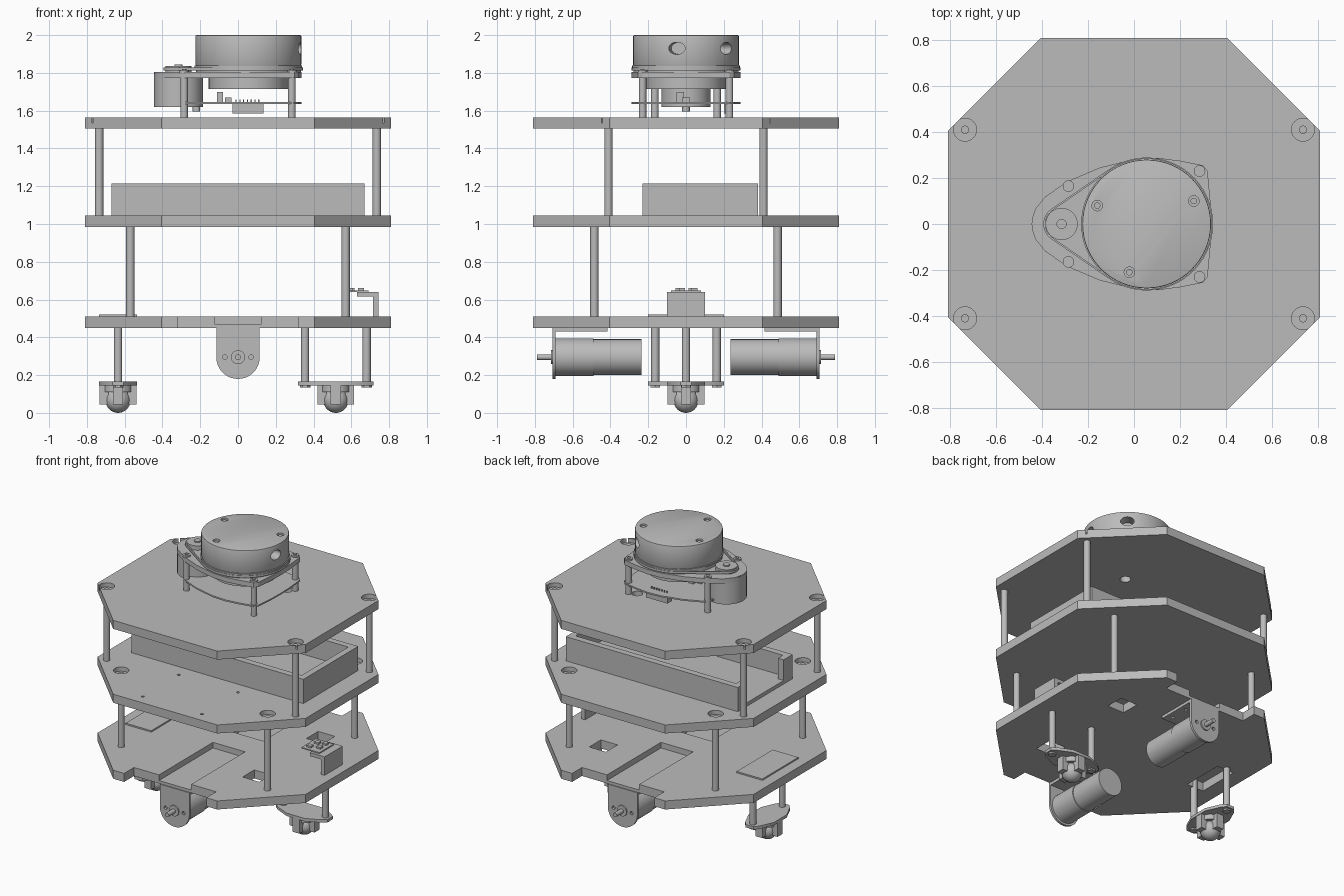
import bpy, bmesh, math
from mathutils import Matrix, Vector

if "Cube" in bpy.data.objects:
    bpy.data.objects.remove(bpy.data.objects["Cube"], do_unlink=True)

grey = bpy.data.materials.new("plain_grey")
grey.use_nodes = True
COLOUR = (0.5, 0.5, 0.5, 1)
grey.diffuse_color = COLOUR
grey.node_tree.nodes["Principled BSDF"].inputs["Base Color"].default_value = COLOUR
parts = []


def prism(name, pts, z0, z1, matrix=None):
    """Extrude a flat outline from z0 to z1, then place it."""
    bm = bmesh.new()
    face = bm.faces.new([bm.verts.new((x, y, z0)) for x, y in pts])
    up = bmesh.ops.extrude_face_region(bm, geom=[face])["geom"]
    bmesh.ops.translate(bm, vec=(0, 0, z1 - z0),
                        verts=[v for v in up if isinstance(v, bmesh.types.BMVert)])
    bmesh.ops.recalc_face_normals(bm, faces=bm.faces)
    if matrix:
        bm.transform(matrix)
    mesh = bpy.data.meshes.new(name)
    bm.to_mesh(mesh)
    bm.free()
    ob = bpy.data.objects.new(name, mesh)
    bpy.context.collection.objects.link(ob)
    mesh.materials.append(grey)
    parts.append(ob)
    return ob


def box(name, x0, x1, y0, y1, z0, z1):
    return prism(name, [(x0, y0), (x1, y0), (x1, y1), (x0, y1)], z0, z1)


def arc(x, y, r, a0=0, a1=360, n=32):
    step = (a1 - a0) / n
    count = n if a1 - a0 == 360 else n + 1
    return [(x + r * math.cos(math.radians(a0 + i * step)),
             y + r * math.sin(math.radians(a0 + i * step))) for i in range(count)]


def cyl(name, x, y, r, z0, z1, n=32):
    return prism(name, arc(x, y, r, n=n), z0, z1)


def cut(ob, cutters):
    """Subtract the cutters and delete them."""
    for c in cutters:
        mod = ob.modifiers.new("cut", "BOOLEAN")
        mod.operation, mod.solver, mod.object = "DIFFERENCE", "EXACT", c
    bpy.context.view_layer.update()
    dg = bpy.context.evaluated_depsgraph_get()
    mesh = bpy.data.meshes.new_from_object(ob.evaluated_get(dg))
    ob.modifiers.clear()
    ob.data = mesh
    for c in cutters:
        parts.remove(c)
        bpy.data.objects.remove(c, do_unlink=True)


SIGNS = (-1, 1)
CORNERS = [(sx, sy) for sx in SIGNS for sy in SIGNS]
W, H = 0.81, 0.405
OCTAGON = [(H, -W), (W, -H), (W, H), (H, W), (-H, W), (-W, H), (-W, -H), (-H, -W)]

# Three octagonal decks
bottom = prism("bottom_deck", OCTAGON, 0.45, 0.51)
middle = prism("middle_deck", OCTAGON, 0.985, 1.045)
top = prism("top_deck", OCTAGON, 1.505, 1.565)

# Motor notches, shallow channels, square openings and the rear slot
cutters = [box("slot", -0.7, -0.57, -0.15, 0.15, 0.4, 0.6)]
for s in SIGNS:
    y0, y1 = sorted((s * 0.7, s * 0.9))
    cutters.append(box("notch", -0.32, 0.32, y0, y1, 0.4, 0.6))
    y0, y1 = sorted((s * 0.1, s * 0.72))
    cutters.append(box("channel", -0.125, 0.125, y0, y1, 0.47, 0.6))
    y0, y1 = sorted((s * 0.29, s * 0.42))
    cutters.append(box("opening", 0.33, 0.46, y0, y1, 0.4, 0.6))
cut(bottom, cutters)

# Deck posts sitting in counterbores
for deck, x, y, z0, z1 in ((middle, 0.57, 0.485, 0.51, 1.045), (top, 0.735, 0.41, 1.045, 1.565)):
    cut(deck, [cyl("bore", sx * x, sy * y, 0.05, z1 - 0.03, z1 + 0.1) for sx, sy in CORNERS])
    for sx, sy in CORNERS:
        cyl("deck_post", sx * x, sy * y, 0.022, z0, z1 - 0.032, 24)
        cyl("post_screw", sx * x, sy * y, 0.018, z1 - 0.035, z1 - 0.02, 16)
cut(middle, [cyl("hole", sx * 0.23, y, 0.01, 0.9, 1.2, 12) for sx in SIGNS for y in (-0.73, -0.33)])
cut(top, [cyl("cable_hole", 0.24, 0.2, 0.035, 1.4, 1.7)])

# Battery tray, open in the middle of its left-hand end
tray = box("battery_tray", -0.67, 0.67, -0.23, 0.38, 1.045, 1.215)
cut(tray, [box("inside", -0.625, 0.625, -0.185, 0.335, 1.07, 1.3),
           box("gap", -0.8, -0.6, -0.13, 0.28, 1.07, 1.3)])

# Drive motors on angle brackets, one at each side
for s in SIGNS:
    # local z points outward along y, local y points up
    m = Matrix((Vector((-s, 0, 0, 0)), Vector((0, 0, s, 0)), Vector((0, 1, 0, 0.295)), Vector((0, 0, 0, 1))))
    face = [(0.115, 0.155), (-0.115, 0.155)] + arc(0, 0, 0.115, 180, 360, 24)
    plate = prism("motor_bracket", face, 0.69, 0.706, m)
    cut(plate, [prism("hole", arc(x, 0, 0.012, n=12), 0.6, 0.8, m) for x in (-0.07, 0.07)])
    for name, r, a, b in (("gearbox", 0.1, 0.49, 0.69), ("motor_can", 0.095, 0.235, 0.49),
                          ("motor_boss", 0.037, 0.69, 0.715), ("motor_shaft", 0.015, 0.7, 0.79)):
        prism(name, arc(0, 0, r, n=40), a, b, m)
    y0, y1 = sorted((s * 0.415, s * 0.7))
    flange = box("bracket_flange", -0.115, 0.115, y0, y1, 0.43, 0.45)
    cut(flange, [cyl("hole", x, s * y, 0.012, 0.4, 0.5, 12) for x in (-0.07, 0.07) for y in (0.47, 0.6)])


# Ball casters hung on twin posts
def caster(cx, along_x):
    def turn(u, v):
        return (cx + u, v) if along_x else (cx - v, u)

    outline = [turn(u, v) for u, v in
               [(0.2, -0.03), (0.2, 0.03), (0.17, 0.055), (0.07, 0.1), (-0.07, 0.1), (-0.17, 0.055),
                (-0.2, 0.03), (-0.2, -0.03), (-0.17, -0.055), (-0.07, -0.1), (0.07, -0.1), (0.17, -0.055)]]
    prism("caster_plate", outline, 0.145, 0.165)
    for u in (-0.163, 0.163):
        cyl("caster_post", *turn(u, 0), 0.022, 0.16, 0.45 if along_x else 0.51, 24)
        cyl("caster_nut", *turn(u, 0), 0.028, 0.135, 0.146, 6)
    cyl("caster_socket", cx, 0, 0.075, 0.11, 0.145)
    for i in range(4):
        m = Matrix.Translation((cx, 0, 0)) @ Matrix.Rotation(i * math.pi / 2, 4, "Z")
        prism("caster_prong", [(0.05, -0.027), (0.097, -0.027), (0.097, 0.027), (0.05, 0.027)],
              0.045, 0.146, m)
    bpy.ops.mesh.primitive_uv_sphere_add(segments=32, ring_count=16, radius=0.066, location=(cx, 0, 0.066))
    ball = bpy.context.object
    ball.name = "caster_ball"
    ball.data.materials.append(grey)
    parts.append(ball)


caster(0.518, True)
caster(-0.635, False)
box("caster_cover", -0.735, -0.535, -0.2, 0.2, 0.51, 0.52)

# Sensor board on a small angled stand
box("stand_wall", 0.715, 0.745, -0.1, 0.1, 0.51, 0.64)
box("stand_shelf", 0.63, 0.72, -0.1, 0.1, 0.615, 0.64)
box("sensor_board", 0.55, 0.69, -0.08, 0.08, 0.64, 0.648)
for x, y in ((0.59, -0.04), (0.6, 0.03), (0.65, -0.02), (0.65, 0.045)):
    box("sensor_chip", x - 0.016, x + 0.016, y - 0.016, y + 0.016, 0.645, 0.66)

# Scanner base: teardrop plate, circuit board, posts, hub and motor
half = [(-0.43, 0.065), (-0.385, 0.12), (-0.29, 0.185), (-0.15, 0.245), (0, 0.282), (0.1, 0.288),
        (0.2, 0.275), (0.3, 0.255), (0.32, 0.23), (0.332, 0.1)]
upper = [(-0.445, 0)] + half + [(0.335, 0)]
teardrop = upper + [(x, -y) for x, y in reversed(half)]
prism("scanner_plate", teardrop, 1.772, 1.805)
prism("scanner_board", [(max(x, -0.31 + 0.0001 * i), y) for i, (x, y) in enumerate(teardrop)
                        if x > -0.4], 1.635, 1.645)
for x, y in ((0.285, 0.23), (-0.285, 0.165)):
    for s in SIGNS:
        cyl("scanner_post", x, s * y, 0.02, 1.565, 1.775, 20)
        cyl("scanner_screw", x, s * y, 0.025, 1.8, 1.815, 20)
        cyl("screw_socket", x, s * y, 0.012, 1.812, 1.82, 6)
CX = 0.055
cyl("scanner_hub", CX, 0, 0.21, 1.715, 1.775, 48)
cyl("scanner_motor", -0.315, 0, 0.13, 1.62, 1.8, 40)
cyl("motor_tail", -0.22, 0, 0.02, 1.595, 1.63, 16)
cyl("pulley", -0.315, 0, 0.07, 1.8, 1.836)
cyl("pulley_cap", -0.315, 0, 0.022, 1.83, 1.845, 20)
box("connector", -0.03, 0.135, 0.2, 0.25, 1.585, 1.637)
box("board_chip", -0.07, -0.035, -0.02, 0.02, 1.64, 1.67)
box("board_jack", -0.11, -0.08, -0.05, -0.01, 1.64, 1.7)
for i in range(7):
    x = -0.01 + i * 0.02
    box("header_pin", x - 0.003, x + 0.003, 0.222, 0.228, 1.64, 1.66)

# Drive belt wrapped round pulley and turntable
lean = math.degrees(math.acos((0.287 - 0.077) / (CX + 0.315)))


def loop(extra):
    return (arc(CX, 0, 0.285 + extra, lean - 180, 180 - lean, 40)
            + arc(-0.315, 0, 0.075 + extra, 180 - lean, 180 + lean, 20))


belt = prism("drive_belt", loop(0.004), 1.812, 1.828)
cut(belt, [prism("inside", loop(-0.004), 1.7, 1.9)])

# Rotating head with rims, screw wells and side windows
cyl("turntable", CX, 0, 0.278, 1.805, 1.84, 64)
cyl("turntable_rim", CX, 0, 0.285, 1.828, 1.838, 64)
head = cyl("scanner_head", CX, 0, 0.28, 1.838, 2.0, 64)
bevel = head.modifiers.new("soft_edge", "BEVEL")
bevel.width, bevel.segments, bevel.limit_method = 0.006, 2, "ANGLE"
wells = [(-0.16, 0.08), (0.26, 0.1), (-0.02, -0.21)]
cutters = [cyl("well", x, y, 0.023, 1.985, 2.1, 20) for x, y in wells]
for angle in (-10, 50):
    aim = (Matrix.Translation((CX, 0, 1.93)) @ Matrix.Rotation(math.radians(angle), 4, "Z")
           @ Matrix.Rotation(math.pi / 2, 4, "Y") @ Matrix.Diagonal((0.032, 0.044, 1, 1)))
    cutters.append(prism("window", arc(0, 0, 1), 0.2, 0.4, aim))
cut(head, cutters)
for x, y in wells:
    cyl("head_screw", x, y, 0.014, 1.98, 1.992, 16)

# Smooth round walls, keep edges sharp
bpy.ops.object.select_all(action="DESELECT")
for ob in parts:
    ob.select_set(True)
bpy.context.view_layer.objects.active = parts[0]
bpy.ops.object.shade_smooth_by_angle(angle=math.radians(30))
